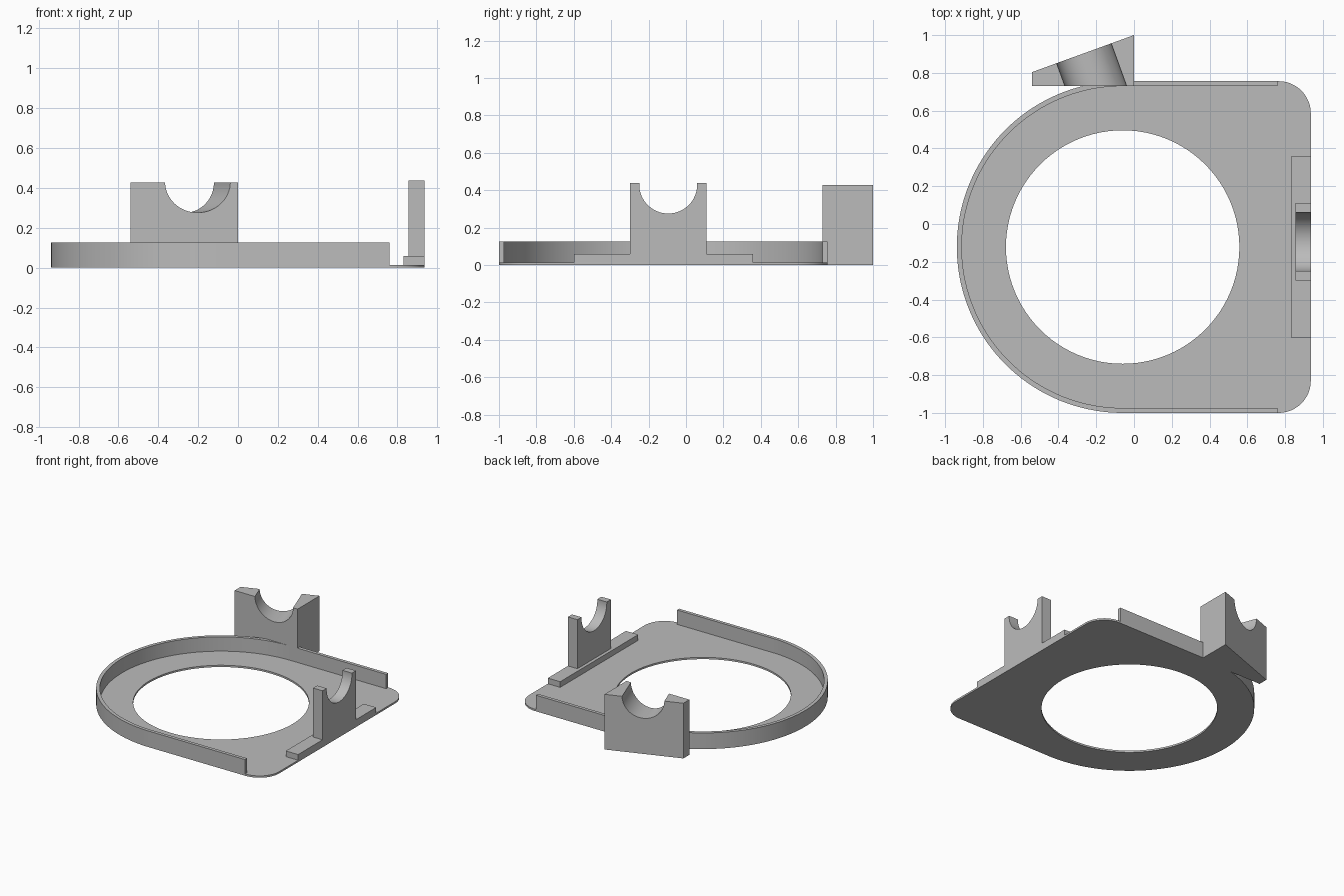
import bpy, bmesh
from math import sin, cos, pi, atan2
from mathutils import Matrix

default = bpy.data.objects.get("Cube")
if default:
    bpy.data.objects.remove(default, do_unlink=True)

gray = bpy.data.materials.new("plain gray")
gray.use_nodes = True
gray.diffuse_color = (0.5, 0.5, 0.5, 1)
gray.node_tree.nodes["Principled BSDF"].inputs["Base Color"].default_value = (0.5, 0.5, 0.5, 1)

CX, CY, R = -0.06, -0.122, 0.878     # centre and radius of the rounded end
RIGHT, WALL_END, CORNER = 0.936, 0.76, 0.17
WALL, PLATE_H, WALL_H = 0.026, 0.014, 0.125


def arc(cx, cy, r, start, end, n):
    return [(cx + r * cos(start + (end - start) * i / n),
             cy + r * sin(start + (end - start) * i / n)) for i in range(n + 1)]


def prism(name, outline, z0, z1):
    """Extrude a flat outline upwards from z0 to z1."""
    bm = bmesh.new()
    face = bm.faces.new([bm.verts.new((x, y, z0)) for x, y in outline])
    top = bmesh.ops.extrude_face_region(bm, geom=[face])["geom"]
    bmesh.ops.translate(bm, vec=(0, 0, z1 - z0),
                        verts=[g for g in top if isinstance(g, bmesh.types.BMVert)])
    bmesh.ops.recalc_face_normals(bm, faces=bm.faces)
    mesh = bpy.data.meshes.new(name)
    bm.to_mesh(mesh)
    bm.free()
    mesh.materials.append(gray)
    ob = bpy.data.objects.new(name, mesh)
    bpy.context.collection.objects.link(ob)
    return ob


def box(name, x0, x1, y0, y1, z0, z1):
    return prism(name, [(x0, y0), (x1, y0), (x1, y1), (x0, y1)], z0, z1)


def activate(ob):
    bpy.ops.object.select_all(action="DESELECT")
    ob.select_set(True)
    bpy.context.view_layer.objects.active = ob


def cut_round(ob, radius, length, centre, rotation, segments):
    """Cut a cylinder out of a part."""
    cutter = prism("cutter", arc(0, 0, radius, 0, 2 * pi, segments)[:-1],
                   -length / 2, length / 2)
    cutter.matrix_world = Matrix.Translation(centre) @ rotation
    cutter.hide_render = True
    mod = ob.modifiers.new("round cut", "BOOLEAN")
    mod.operation, mod.solver, mod.object = "DIFFERENCE", "EXACT", cutter
    activate(ob)
    bpy.ops.object.modifier_apply(modifier=mod.name)
    bpy.data.objects.remove(cutter, do_unlink=True)


def smooth(ob):
    activate(ob)
    bpy.ops.object.shade_smooth_by_angle(angle=pi / 6)


# Base plate: half round on one end, rounded corners on the other, large hole
outline = arc(CX, CY, R, pi / 2, 3 * pi / 2, 72)
outline += arc(RIGHT - CORNER, CY - R + CORNER, CORNER, -pi / 2, 0, 12)
outline += arc(RIGHT - CORNER, CY + R - CORNER, CORNER, 0, pi / 2, 12)
plate = prism("base_plate", outline, 0, PLATE_H)
cut_round(plate, 0.618, 1, (CX, CY, 0), Matrix.Identity(4), 96)

# Thin rim around the half round and along both straight sides
outer = [(WALL_END, CY + R)] + arc(CX, CY, R, pi / 2, 3 * pi / 2, 72) + [(WALL_END, CY - R)]
r_in = R - WALL
inner = [(WALL_END, CY - r_in)] + arc(CX, CY, r_in, 3 * pi / 2, pi / 2, 72) + [(WALL_END, CY + r_in)]
rim = prism("rim_wall", outer + inner, 0, WALL_H)

# Foot strip and notched post at the flat end
box("post_foot", 0.83, RIGHT, -0.60, 0.357, 0, 0.058)
post = box("notched_post", 0.855, RIGHT, -0.30, 0.11, 0, 0.438)
cut_round(post, 0.155, 1, (0.9, -0.095, 0.43), Matrix.Rotation(pi / 2, 4, "Y"), 64)

# Wedge-shaped cradle behind the rim, its groove square to the slanted face
cradle = prism("wedge_cradle", [(-0.54, 0.73), (0, 0.73), (0, 1), (-0.54, 0.804)], 0, 0.428)
slant = atan2(0.196, 0.54)
cut_round(cradle, 0.154, 1.5, (-0.265, 0.903, 0.43),
          Matrix.Rotation(slant, 4, "Z") @ Matrix.Rotation(pi / 2, 4, "X"), 64)

for part in (plate, rim, post, cradle):
    smooth(part)
